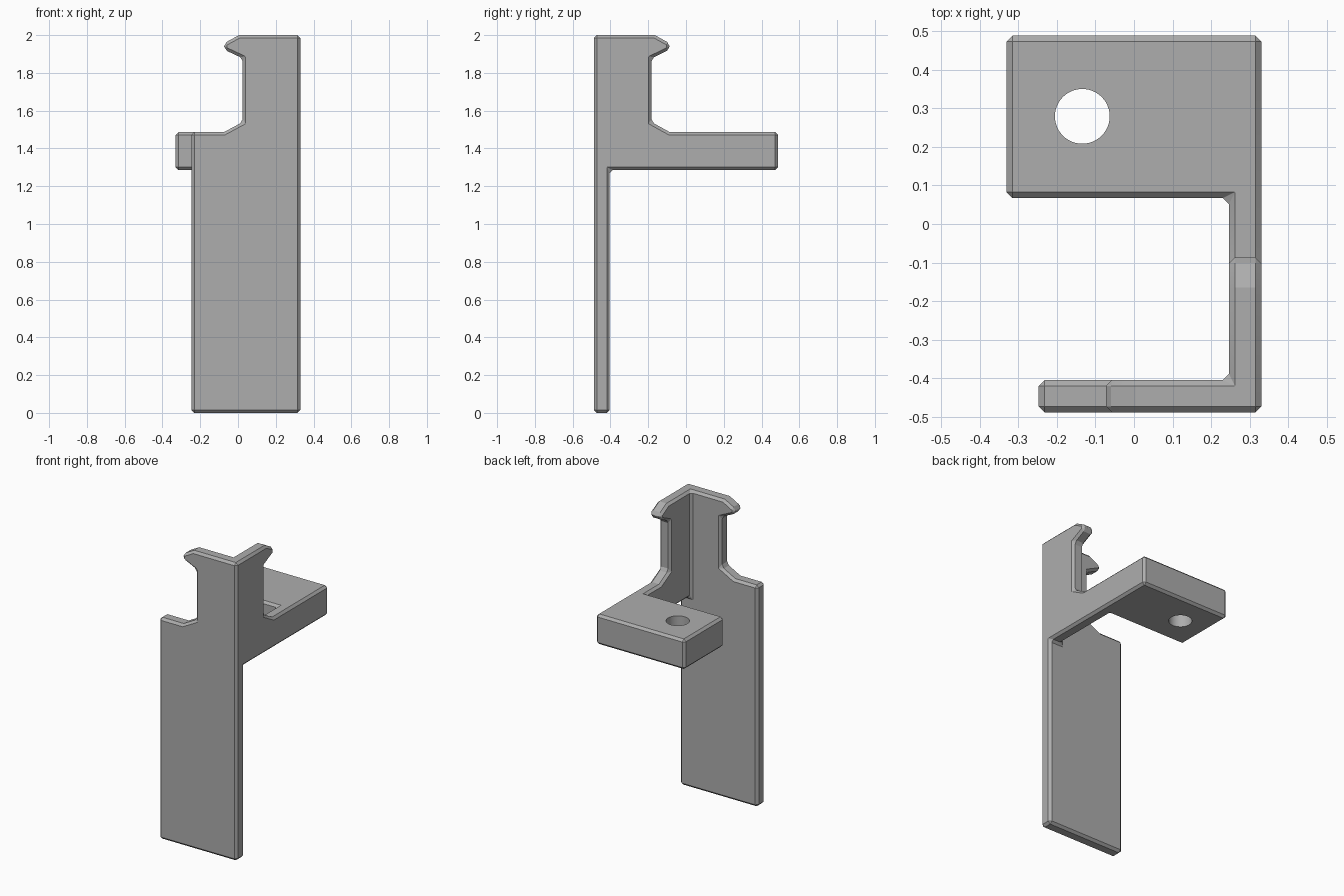
import bpy, bmesh
from mathutils import Vector

cube = bpy.data.objects.get("Cube")
if cube:
    bpy.data.objects.remove(cube, do_unlink=True)

grey = bpy.data.materials.new("matte_grey")
grey.use_nodes = True
grey.diffuse_color = (0.42, 0.42, 0.42, 1)
grey.node_tree.nodes["Principled BSDF"].inputs["Base Color"].default_value = grey.diffuse_color

FRONT, BACK, LEFT = -0.488, 0.488, 0.33
THICK, CHAMFER = 0.084, 0.0155


def prism(name, points, depth):
    """Extrude a closed outline of 3D points along a depth vector."""
    bm = bmesh.new()
    face = bm.faces.new([bm.verts.new(p) for p in points])
    new = bmesh.ops.extrude_face_region(bm, geom=[face])["geom"]
    bmesh.ops.translate(bm, vec=Vector(depth),
                        verts=[v for v in new if isinstance(v, bmesh.types.BMVert)])
    bmesh.ops.recalc_face_normals(bm, faces=bm.faces)
    mesh = bpy.data.meshes.new(name)
    bm.to_mesh(mesh)
    bm.free()
    mesh.materials.append(grey)
    obj = bpy.data.objects.new(name, mesh)
    bpy.context.collection.objects.link(obj)
    return obj


def apply(obj, kind, **settings):
    mod = obj.modifiers.new(kind.lower(), kind)
    for key, value in settings.items():
        setattr(mod, key, value)
    bpy.context.view_layer.objects.active = obj
    bpy.ops.object.modifier_apply(modifier=mod.name)


def combine(obj, other, operation):
    other.hide_render = True
    apply(obj, "BOOLEAN", object=other, operation=operation, solver="EXACT")
    bpy.data.objects.remove(other, do_unlink=True)


def hook(neck, tip, top):
    """Notched neck and barbed head shared by both walls."""
    return [(tip, 1.487), (neck, 1.54), (neck, 1.877),
            (tip, 1.923), (tip, 1.957), (top, 2.0)]


# Front plate with its hook
outline = [(LEFT, 0), (-0.247, 0), (-0.247, 1.487)] + hook(0.025, -0.073, 0.005) + [(LEFT, 2.0)]
bracket = prism("clip_bracket", [(x, FRONT, z) for x, z in outline], (0, THICK, 0))

# Side wall with the mirrored hook
outline = [(FRONT, 1.285), (BACK, 1.285), (BACK, 1.487)] + hook(-0.183, -0.087, -0.165) + [(FRONT, 2.0)]
side_wall = prism("side_wall", [(LEFT, y, z) for y, z in outline], (-THICK, 0, 0))
combine(bracket, side_wall, "UNION")

# Mounting tab
corners = [(-LEFT, 0.067), (LEFT, 0.067), (LEFT, BACK), (-LEFT, BACK)]
tab = prism("mounting_tab", [(x, y, 1.285) for x, y in corners], (0, 0, 0.202))
combine(bracket, tab, "UNION")

# Merge flat areas, then chamfer all sharp edges, inner corners included
apply(bracket, "DECIMATE", decimate_type="DISSOLVE", angle_limit=0.03)
apply(bracket, "BEVEL", width=CHAMFER, segments=1, limit_method="ANGLE",
      angle_limit=0.6, use_clamp_overlap=False)

# Screw hole through the tab
bpy.ops.mesh.primitive_cylinder_add(vertices=48, radius=0.071, depth=0.6,
                                    location=(-0.134, 0.279, 1.386))
drill = bpy.context.object
drill.data.materials.append(grey)
combine(bracket, drill, "DIFFERENCE")

bpy.ops.object.select_all(action="DESELECT")
bracket.select_set(True)
bpy.context.view_layer.objects.active = bracket
bpy.ops.object.shade_smooth_by_angle(angle=0.4)
